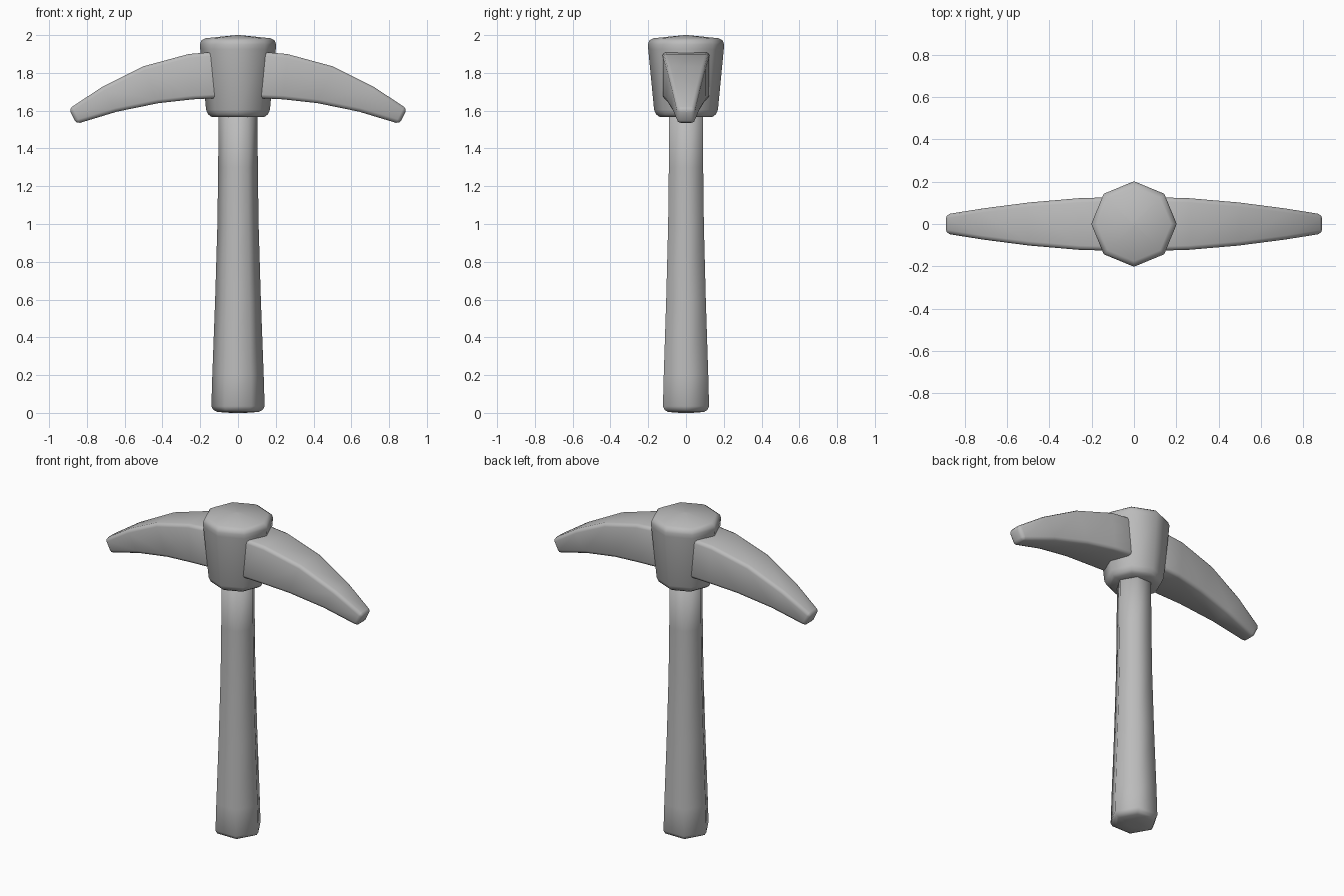
import bpy, bmesh
from math import cos, sin, pi

if "Cube" in bpy.data.objects:
    bpy.data.objects.remove(bpy.data.objects["Cube"])

# One plain grey for the whole tool
grey = bpy.data.materials.new("plain_grey")
grey.use_nodes = True
grey.diffuse_color = (0.5, 0.5, 0.5, 1)
grey.node_tree.nodes["Principled BSDF"].inputs["Base Color"].default_value = (0.5, 0.5, 0.5, 1)


def loft(name, rings, bevel=0.0):
    """Skin a list of equal-length rings of points and cap both ends."""
    bm = bmesh.new()
    loops = [[bm.verts.new(p) for p in ring] for ring in rings]
    n = len(loops[0])
    for a, b in zip(loops, loops[1:]):
        for i in range(n):
            j = (i + 1) % n
            bm.faces.new((a[i], a[j], b[j], b[i]))
    bm.faces.new(loops[0])
    bm.faces.new(loops[-1])
    bmesh.ops.recalc_face_normals(bm, faces=bm.faces[:])
    for f in bm.faces:
        f.smooth = True
    mesh = bpy.data.meshes.new(name)
    bm.to_mesh(mesh)
    bm.free()
    mesh.materials.append(grey)
    obj = bpy.data.objects.new(name, mesh)
    bpy.context.collection.objects.link(obj)
    if bevel:
        mod = obj.modifiers.new("soft_edges", "BEVEL")
        mod.width = bevel
        mod.segments = 2
        mod.limit_method = "ANGLE"
        mod.angle_limit = 0.7
    return obj


def lathe(name, profile, sides):
    """Faceted turned part from (radius, height) pairs."""
    return loft(name, [[(r * cos(2 * pi * i / sides), r * sin(2 * pi * i / sides), z)
                        for i in range(sides)] for r, z in profile])


# Six-sided handle flaring towards the foot
lathe("handle", [(0.04, 0), (0.11, 0.005), (0.13, 0.015), (0.141, 0.035), (0.136, 0.2),
                 (0.121, 0.6), (0.109, 1.0), (0.105, 1.3), (0.102, 1.7)], 6)

# Eight-sided socket with a shallow domed top
lathe("head_socket", [(0.08, 1.565), (0.14, 1.567), (0.158, 1.58), (0.169, 1.605),
                      (0.2, 1.925), (0.202, 1.95), (0.195, 1.97), (0.175, 1.983),
                      (0.01, 2.0)], 8)

# Curved spike: top x, top z, bottom x, bottom z, half width
sections = [(0.08, 1.915, 0.08, 1.668, 0.127),
            (0.26, 1.90, 0.24, 1.660, 0.122),
            (0.50, 1.835, 0.42, 1.64, 0.102),
            (0.72, 1.725, 0.64, 1.595, 0.074),
            (0.895, 1.61, 0.855, 1.53, 0.046)]
for side, name in ((1, "left_spike"), (-1, "right_spike")):
    loft(name, [[(side * xt, -w, zt), (side * xt, w, zt),
                 (side * xb, w, zb), (side * xb, -w, zb)]
                for xt, zt, xb, zb, w in sections], 0.02)
